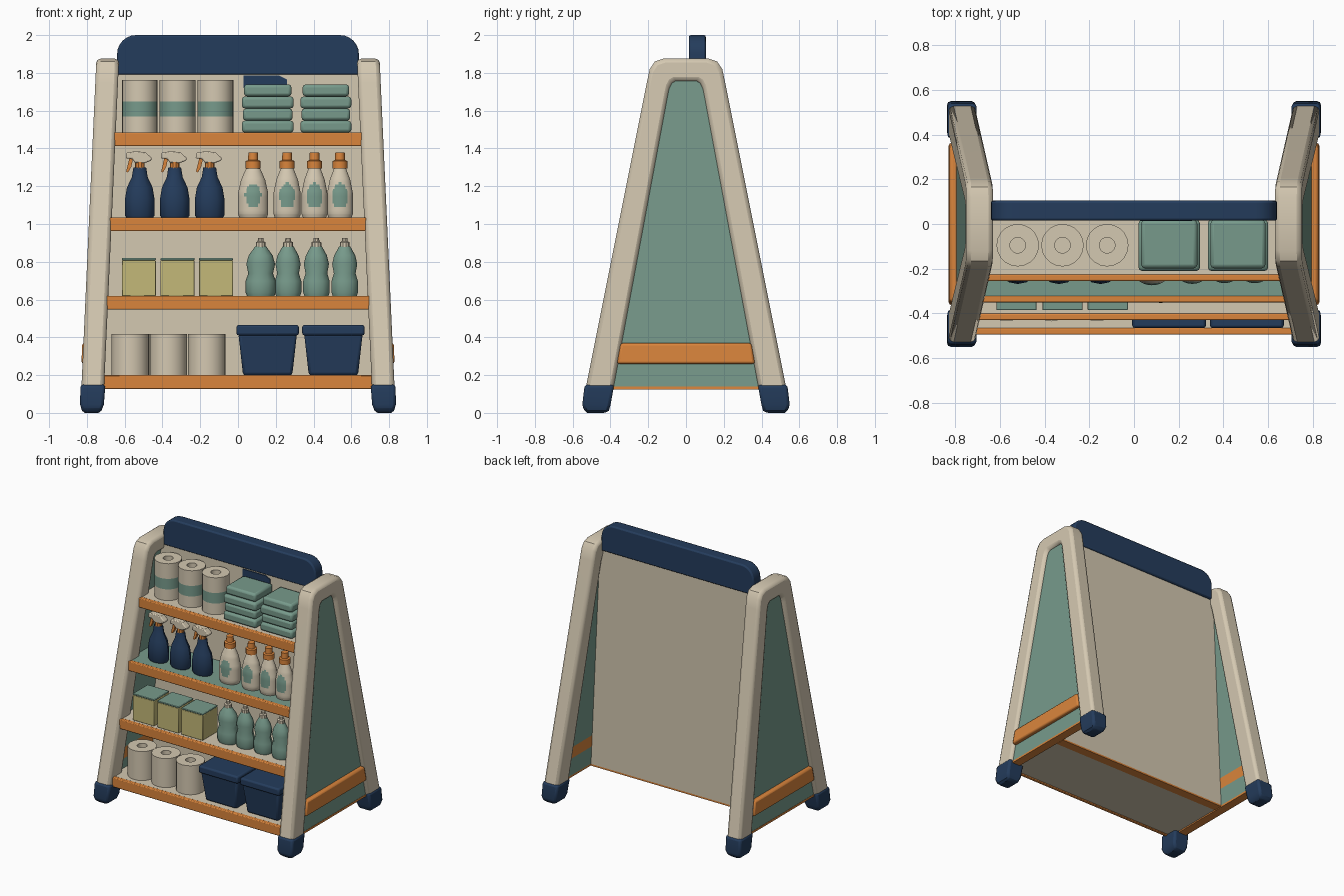
import bpy, bmesh, math

if "Cube" in bpy.data.objects:
    bpy.data.objects.remove(bpy.data.objects["Cube"])


def material(name, r, g, b):
    m = bpy.data.materials.new(name)
    m.diffuse_color = [(c / 255 / 12.92 if c < 11 else ((c / 255 + .055) / 1.055) ** 2.4)
                       for c in (r, g, b)] + [1]
    m.use_nodes = True
    m.node_tree.nodes["Principled BSDF"].inputs["Base Color"].default_value = m.diffuse_color
    return m


BEIGE = material("warm beige", 212, 200, 177)
ORANGE = material("orange", 218, 133, 60)
NAVY = material("navy blue", 36, 60, 92)
GREEN = material("sage green", 119, 154, 139)
YELLOW = material("pale yellow", 196, 185, 120)


def finish(name, bm, mats, bevel=0, segs=2, angle=35):
    bmesh.ops.recalc_face_normals(bm, faces=bm.faces[:])
    me = bpy.data.meshes.new(name)
    bm.to_mesh(me)
    bm.free()
    for m in mats:
        me.materials.append(m)
    me.shade_smooth()
    me.set_sharp_from_angle(angle=math.radians(angle))
    ob = bpy.data.objects.new(name, me)
    bpy.context.collection.objects.link(ob)
    if bevel:
        mod = ob.modifiers.new("soft edges", 'BEVEL')
        mod.width, mod.segments, mod.limit_method = bevel, segs, 'ANGLE'
        mod.angle_limit = math.radians(40)
    return ob


def loft(name, rings, mats, bevel=0, rule=None, closed=False):
    """Skin a list of equal-length point rings; cap both ends unless closed."""
    bm = bmesh.new()
    vs = [[bm.verts.new(p) for p in ring] for ring in rings]
    n = len(vs[0])
    pairs = list(zip(vs, vs[1:])) + ([(vs[-1], vs[0])] if closed else [])
    for a, b in pairs:
        for i in range(n):
            j = (i + 1) % n
            bm.faces.new((a[i], a[j], b[j], b[i]))
    if not closed:
        bm.faces.new(vs[0])
        bm.faces.new(vs[-1])
    if rule:
        for f in bm.faces:
            f.material_index = rule(f.calc_center_median())
    return finish(name, bm, mats, bevel)


def rect(x0, x1, y0, y1, z):
    return [(x0, y0, z), (x1, y0, z), (x1, y1, z), (x0, y1, z)]


def box(name, x0, x1, y0, y1, z0, z1, mat, bevel=0):
    return loft(name, [rect(x0, x1, y0, y1, z0), rect(x0, x1, y0, y1, z1)], [mat], bevel)


def plate_xz(name, pts, y0, y1, mat, bevel=0):
    return loft(name, [[(x, y, z) for x, z in pts] for y in (y0, y1)], [mat], bevel)


def lathe(name, prof, at, mats, segs=16, depth=1, rule=None, closed=False):
    cx, cy, cz = at
    rings = [[(cx + r * math.cos(2 * math.pi * i / segs),
               cy + depth * r * math.sin(2 * math.pi * i / segs), cz + z)
              for i in range(segs)] for r, z in prof]
    return loft(name, rings, mats, 0, rule, closed)


def mid_x(z):            # side frames lean inward towards the top
    return 0.775 - 0.0455 * z


def side_plate(name, s, pts, o0, o1, mat, bevel=0):
    return loft(name, [[(s * (mid_x(z) + o), y, z) for y, z in pts] for o in (o0, o1)],
                [mat], bevel)


# Side frames: A-shaped legs, infill panel, rails and feet
OUT = [(-.537, .1), (-.207, 1.75), (-.192, 1.82), (-.165, 1.86), (-.12, 1.875)]
INN = [(-.39, .1), (-.095, 1.69), (-.088, 1.72), (-.075, 1.745), (-.055, 1.757)]
outer = OUT + [(-y, z) for y, z in reversed(OUT)]
inner = INN + [(-y, z) for y, z in reversed(INN)]
for s, side in ((1, "right"), (-1, "left")):
    rings = [[(s * (mid_x(z) + o), y, z) for (y, z), o in
              ((a, -.06), (a, .06), (b, .06), (b, -.06))] for a, b in zip(outer, inner)]
    loft(side + "_a_frame", rings, [BEIGE], .022)
    side_plate(side + "_infill_panel", s,
               [(-.4, .14), (-.1, 1.72), (-.06, 1.77), (.06, 1.77), (.1, 1.72), (.4, .14)],
               -.03, .035, GREEN)
    side_plate(side + "_panel_edge", s, [(-.39, .125), (-.39, .14), (.39, .14), (.39, .125)],
               -.03, .037, ORANGE)
    side_plate(side + "_side_rail", s, [(-.365, .26), (-.345, .37), (.345, .37), (.365, .26)],
               -.03, .066, ORANGE, .012)
    for t, end in ((-1, "front"), (1, "back")):
        foot = []
        for z, c, hy, hx in ((0, .472, .05, .036), (.012, .474, .066, .052),
                             (.045, .474, .075, .063), (.15, .458, .078, .066)):
            ring = rect(-hx, hx, c - hy, c + hy, z)
            foot.append([(s * (mid_x(z) + x), t * y, z) for x, y, z in ring])
        loft(f"{side}_{end}_foot", foot, [NAVY], .015)

# Back board and header sign
plate_xz("back_board", [(-.735, .14), (.735, .14), (.66, 1.8), (-.66, 1.8)], .02, .09, BEIGE)
box("back_board_edge", -.735, .735, .02, .09, .127, .14, ORANGE)
corner = [(.54 + .1 * math.cos(a * math.pi / 12), 1.9 + .1 * math.sin(a * math.pi / 12))
          for a in range(7)]
plate_xz("header_sign", [(.64, 1.79)] + corner + [(-x, z) for x, z in reversed(corner)]
         + [(-.64, 1.79)], .015, .105, NAVY, .01)
plate_xz("header_tab", [(.03, 1.72), (.26, 1.72), (.26, 1.765), (.22, 1.785), (.03, 1.785)],
         .013, .02, NAVY)

# Shelves with orange front lips
for n, (top, front, mat) in enumerate(((.20, -.495, BEIGE), (.62, -.43, BEIGE),
                                       (1.035, -.35, GREEN), (1.485, -.255, BEIGE)), 1):
    w = mid_x(top) - .06
    box(f"shelf_board_{n}", -w - .03, w + .03, front + .02, .02, top - .068, top - .003, mat)
    box(f"shelf_lip_{n}", -w - .01, w + .01, front, front + .03, top - .073, top, ORANGE, .006)


def roll(name, x, y, z, r, h, band):
    prof = [(.035, 0), (r, 0), (r, .085), (r, .165), (r, h), (.035, h)]
    lathe(name, prof, (x, y, z), [BEIGE, GREEN], 20, closed=True,
          rule=lambda c: int(band and .09 < c.z - z < .16 and math.hypot(c.x - x, c.y - y) > .06))


# Top shelf: banded paper rolls and folded towels
for i, x in enumerate((-.52, -.32, -.12)):
    roll(f"banded_roll_{i + 1}", x, -.095, 1.483, .095, .28, True)
for i, (x0, x1) in enumerate(((.02, .295), (.33, .60))):
    for k, d in enumerate((0, .006, 0, .012)):
        z = 1.484 + k * .064
        box(f"folded_towel_{i + 1}_{k + 1}", x0 + d, x1 - d, -.21 + d, .018, z, z + .063,
            GREEN, .016)

# Third shelf: spray bottles
for i, x in enumerate((-.52, -.335, -.15)):
    y, z = -.21, 1.033
    lathe(f"spray_bottle_{i + 1}", [(.07, 0), (.078, .012), (.078, .10), (.068, .16),
          (.042, .215), (.034, .265)], (x, y, z), [NAVY], 12, .75)
    lathe(f"spray_collar_{i + 1}", [(.026, .262), (.026, .295)], (x, y, z), [ORANGE], 10)
    plate_xz(f"spray_head_{i + 1}", [(x + a, z + b) for a, b in (
        (-.075, .315), (-.07, .345), (-.02, .352), (.03, .347), (.065, .315), (.06, .302),
        (.028, .29), (-.025, .29), (-.04, .312))], y - .025, y + .025, BEIGE, .006)
    plate_xz(f"spray_trigger_{i + 1}", [(x + a, z + b) for a, b in (
        (-.055, .315), (-.035, .315), (-.045, .27), (-.062, .24), (-.072, .245))],
        y - .012, y + .012, ORANGE)


def resample(prof, n):
    return [(a + (c - a) * k / n, b + (d - b) * k / n)
            for (a, b), (c, d) in zip(prof, prof[1:]) for k in range(n)] + [prof[-1]]


# Third shelf: detergent bottles with oval labels
for i, (x, w) in enumerate(((.08, .08), (.26, .072), (.405, .068), (.54, .068))):
    y, z = -.21, 1.033
    prof = [(w * .9, 0), (w, .02), (w, .13), (w * .8, .2), (w * .5, .255), (.028, .27)]
    lathe(f"detergent_bottle_{i + 1}", resample(prof, 6), (x, y, z), [BEIGE, GREEN], 40, .8,
          rule=lambda c: int(c.y < y and ((c.x - x) / .042) ** 2
                             + ((c.z - z - .115) / .068) ** 2 < 1))
    lathe(f"detergent_cap_{i + 1}", [(.04, .262), (.04, .30), (.027, .305), (.025, .345)],
          (x, y, z), [ORANGE], 12)

# Second shelf: boxes with green tops, and handled green bottles
for i, x in enumerate((-.525, -.32, -.117)):
    box(f"carton_{i + 1}", x - .09, x + .09, -.385, -.205, .618, .808, YELLOW, .004)
    box(f"carton_lid_{i + 1}", x - .09, x + .09, -.385, -.205, .808, .82, GREEN, .004)
for i, (x, w) in enumerate(((.12, .08), (.265, .07), (.415, .07), (.565, .07))):
    at = (x, -.29, .618)
    lathe(f"green_bottle_{i + 1}", [(w * .9, 0), (w, .02), (w, .08), (w * .82, .12),
          (w * .95, .17), (w * .8, .215), (.03, .262)], at, [GREEN], 12, .8)
    lathe(f"green_bottle_cap_{i + 1}", [(.026, .26), (.026, .285), (.016, .29), (.014, .308)],
          at, [BEIGE], 10)

# Bottom shelf: plain rolls and lidded bins
for i, x in enumerate((-.57, -.37, -.165)):
    roll(f"plain_roll_{i + 1}", x, -.335, .198, .1, .22, False)
for i, x in enumerate((.157, .505)):
    loft(f"bin_body_{i + 1}", [rect(x - .13, x + .13, -.43, -.17, .198),
                               rect(x - .155, x + .155, -.455, -.145, .42)], [NAVY], .015)
    box(f"bin_lid_{i + 1}", x - .165, x + .165, -.465, -.135, .41, .466, NAVY, .012)
